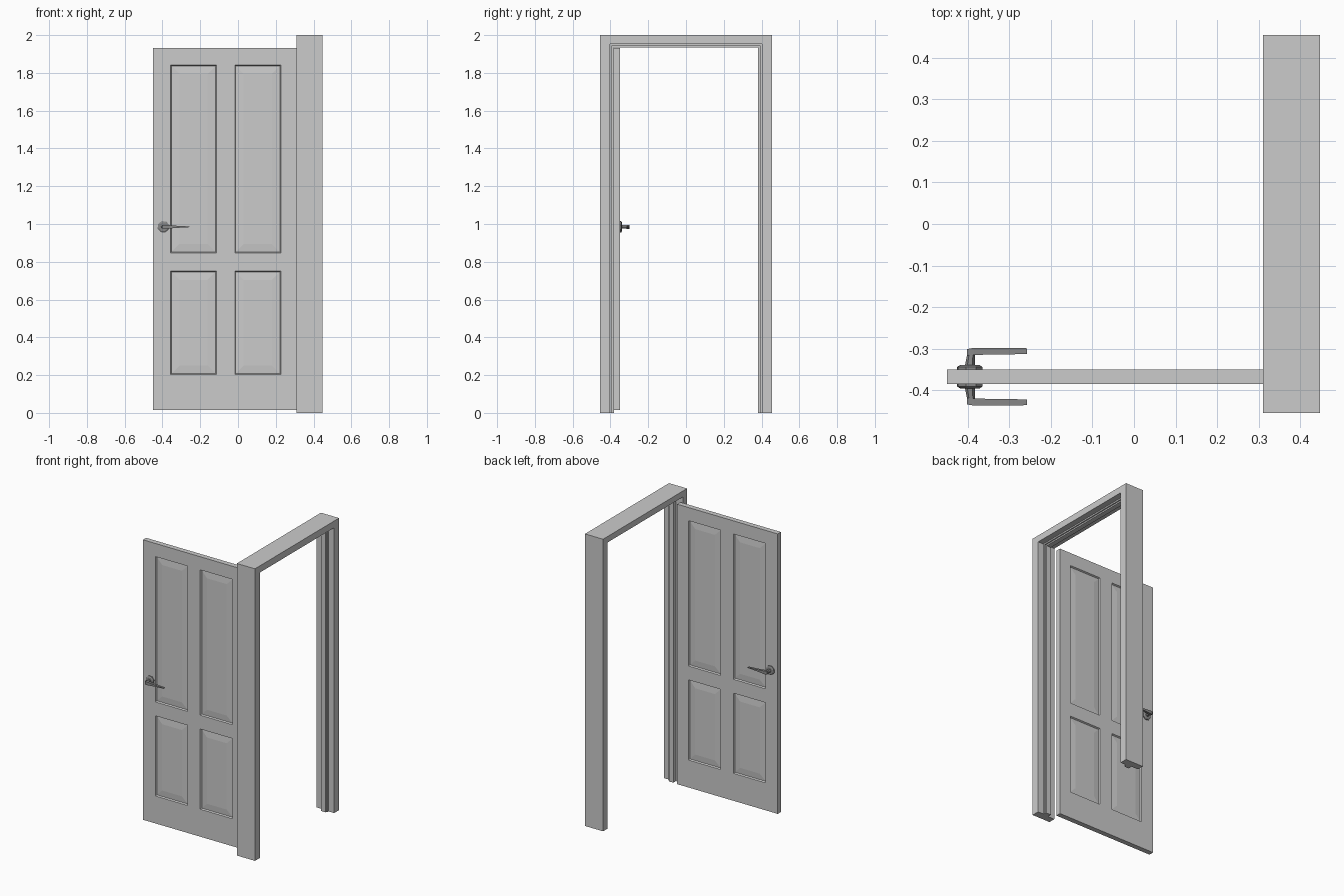
import bpy, bmesh, math
from mathutils import Matrix, Vector

if "Cube" in bpy.data.objects:
    bpy.data.objects.remove(bpy.data.objects["Cube"])


def material(name, v):
    m = bpy.data.materials.new(name)
    m.diffuse_color = (v, v, v, 1)
    m.use_nodes = True
    m.node_tree.nodes["Principled BSDF"].inputs["Base Color"].default_value = m.diffuse_color
    return m


PAINT = material("light grey paint", 0.6)
METAL = material("dark grey metal", 0.25)


def finish(bm, name, mat):
    bmesh.ops.recalc_face_normals(bm, faces=bm.faces)
    me = bpy.data.meshes.new(name)
    bm.to_mesh(me)
    bm.free()
    me.materials.append(mat)
    ob = bpy.data.objects.new(name, me)
    bpy.context.collection.objects.link(ob)
    return ob


def loft(bm, rings):
    """Join rings of equal length and cap both ends."""
    vs = [[bm.verts.new(p) for p in r] for r in rings]
    n = len(vs[0])
    for a, b in zip(vs, vs[1:]):
        for i in range(n):
            bm.faces.new((a[i], a[(i + 1) % n], b[(i + 1) % n], b[i]))
    bm.faces.new(vs[0])
    bm.faces.new(vs[-1])


# Door frame: rebated jamb profile (x, inset from outside) swept with mitres
profile = [(0.31, 0), (0.447, 0), (0.447, 0.053), (0.405, 0.053),
           (0.405, 0.064), (0.396, 0.064), (0.396, 0.075), (0.362, 0.075),
           (0.362, 0.047), (0.31, 0.047)]
bm = bmesh.new()
H, TOP = 0.455, 2.0
loft(bm, [[(x, s * (H - d), z0 * (TOP - 0.87 * d)) for x, d in profile]
          for s, z0 in ((-1, 0), (-1, 1), (1, 1), (1, 0))])
finish(bm, "door_frame", PAINT)

# Door leaf: grid of rails and stiles, panels inset on both faces
xs = [-0.45, -0.357, -0.113, -0.017, 0.227, 0.312]
zs = [0.015, 0.203, 0.752, 0.847, 1.842, 1.932]
Y0, Y1 = -0.385, -0.35
bm = bmesh.new()
sides, panels = [], []
for y in (Y0, Y1):
    g = [[bm.verts.new((x, y, z)) for z in zs] for x in xs]
    sides.append(g)
    for i in range(5):
        for j in range(5):
            f = bm.faces.new((g[i][j], g[i + 1][j], g[i + 1][j + 1], g[i][j + 1]))
            if i in (1, 3) and j in (1, 3):
                panels.append(f)
rim = ([(i, 0) for i in range(5)] + [(5, j) for j in range(5)]
       + [(i, 5) for i in range(5, 0, -1)] + [(0, j) for j in range(5, 0, -1)])
a, b = sides
for (i, j), (k, l) in zip(rim, rim[1:] + rim[:1]):
    bm.faces.new((a[i][j], a[k][l], b[k][l], b[i][j]))
bmesh.ops.recalc_face_normals(bm, faces=bm.faces)
bmesh.ops.inset_individual(bm, faces=panels, thickness=0.007, depth=-0.010)
bmesh.ops.inset_individual(bm, faces=panels, thickness=0.06, depth=0.004)
finish(bm, "door_leaf", PAINT)

# Handles: rosette, neck and tapered lever on each side of the door
CX, CZ = -0.395, 0.985


def box_ring(x, y0, y1, h):
    return [(x, y0, CZ - h), (x, y1, CZ - h), (x, y1, CZ + h), (x, y0, CZ + h)]


for label, y, s in (("front", Y0, -1), ("back", Y1, 1)):
    bm = bmesh.new()
    # rosette
    loft(bm, [[(CX + r * math.cos(t * math.pi / 4 + 0.3), y + s * d,
                CZ + r * math.sin(t * math.pi / 4 + 0.3)) for t in range(8)]
              for r, d in ((0.032, -0.001), (0.032, 0.006), (0.024, 0.011))])
    # neck
    loft(bm, [[(CX + cx + r * math.cos(t * math.pi / 3), y + s * d,
                CZ + r * math.sin(t * math.pi / 3)) for t in range(6)]
              for cx, r, d in ((0, 0.012, 0.009), (0.003, 0.009, 0.038))])
    # lever
    loft(bm, [box_ring(x, y + s * d0, y + s * d1, h) for x, d0, d1, h in
              ((-0.402, 0.034, 0.049, 0.010), (-0.385, 0.035, 0.052, 0.011),
               (-0.33, 0.036, 0.052, 0.006), (-0.257, 0.037, 0.051, 0.002))])
    finish(bm, label + "_handle", METAL)
